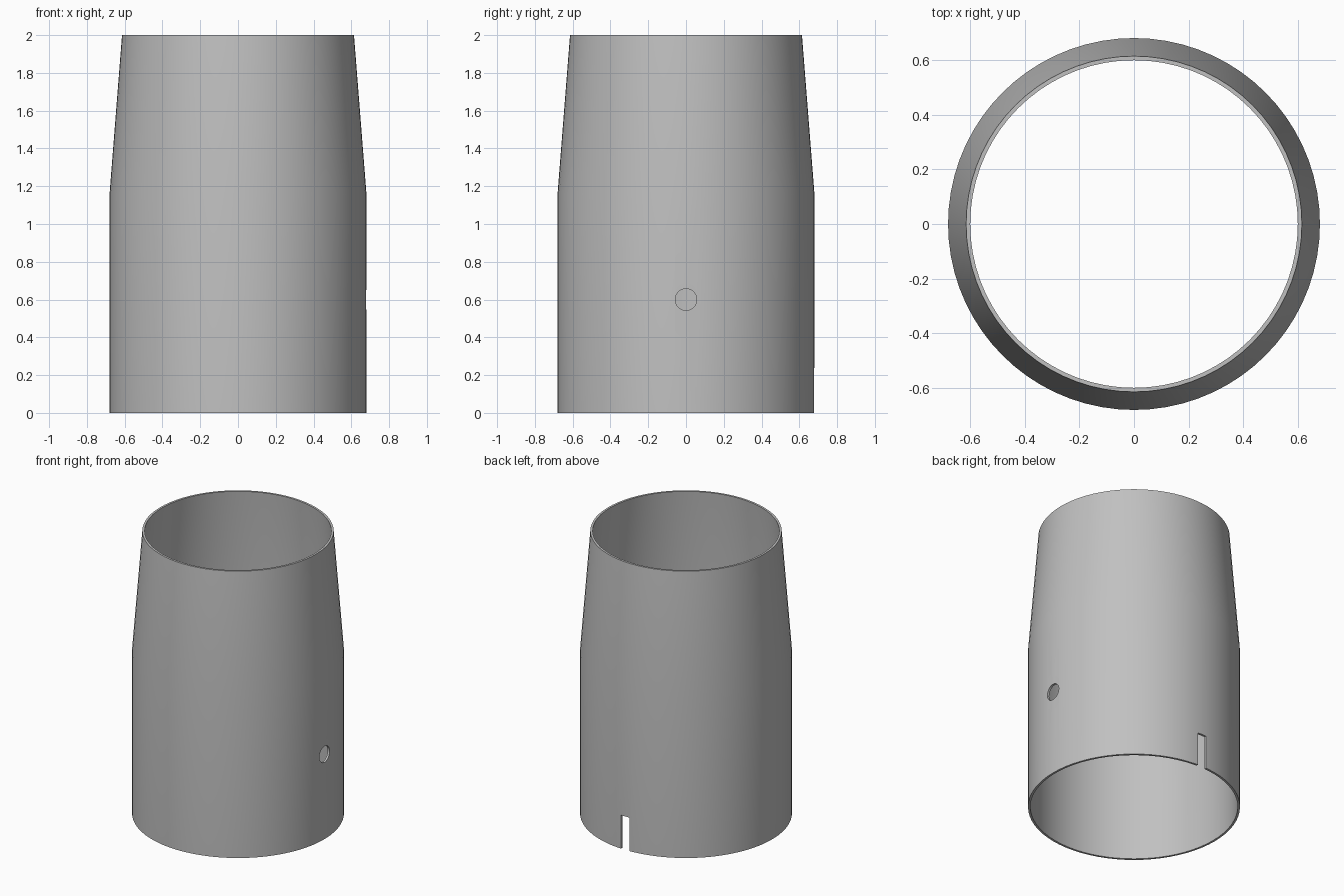
import bpy, bmesh, math
from mathutils import Matrix

if "Cube" in bpy.data.objects:
    bpy.data.objects.remove(bpy.data.objects["Cube"], do_unlink=True)

SEGMENTS = 72
WALL = 0.015
BASE_RADIUS, TOP_RADIUS = 0.68, 0.614
SHOULDER, HEIGHT = 1.16, 2.0

# Single grey material
grey = bpy.data.materials.new("plain grey")
grey.use_nodes = True
colour = (0.53, 0.53, 0.53, 1)
grey.diffuse_color = colour
grey.node_tree.nodes["Principled BSDF"].inputs["Base Color"].default_value = colour


def make_object(name, bm):
    bmesh.ops.recalc_face_normals(bm, faces=bm.faces)
    mesh = bpy.data.meshes.new(name)
    bm.to_mesh(mesh)
    bm.free()
    obj = bpy.data.objects.new(name, mesh)
    mesh.materials.append(grey)
    bpy.context.collection.objects.link(obj)
    return obj


# Thin tapered sleeve: closed wall profile spun around z
profile = [(BASE_RADIUS, 0), (BASE_RADIUS, SHOULDER), (TOP_RADIUS, HEIGHT),
           (TOP_RADIUS - WALL, HEIGHT), (BASE_RADIUS - WALL, SHOULDER),
           (BASE_RADIUS - WALL, 0)]
bm = bmesh.new()
verts = [bm.verts.new((r, 0, z)) for r, z in profile]
edges = [bm.edges.new((v, verts[i - 1])) for i, v in enumerate(verts)]
bmesh.ops.spin(bm, geom=verts + edges, cent=(0, 0, 0), axis=(0, 0, 1),
               angle=math.tau, steps=SEGMENTS, use_merge=True)
bmesh.ops.remove_doubles(bm, verts=bm.verts, dist=1e-5)
sleeve = make_object("tapered_sleeve", bm)

# Round side hole cutter
bm = bmesh.new()
bmesh.ops.create_cone(bm, cap_ends=True, segments=32, radius1=0.057,
                      radius2=0.057, depth=0.3,
                      matrix=Matrix.Translation((BASE_RADIUS, 0, 0.6))
                      @ Matrix.Rotation(math.pi / 2, 4, "Y"))
hole = make_object("side_hole_cutter", bm)

# Rear slot cutter, open at the bottom edge
slot_height, slot_width = 0.237, 0.067
bm = bmesh.new()
bmesh.ops.create_cube(bm, size=1,
                      matrix=Matrix.Translation((0, BASE_RADIUS, 0))
                      @ Matrix.Diagonal((slot_width, 0.3, slot_height * 2, 1)))
slot = make_object("rear_slot_cutter", bm)

# Cut the openings, then drop the cutters
bpy.ops.object.select_all(action="DESELECT")
bpy.context.view_layer.objects.active = sleeve
sleeve.select_set(True)
for cutter in (hole, slot):
    cutter.hide_render = True
    mod = sleeve.modifiers.new(cutter.name, "BOOLEAN")
    mod.operation = "DIFFERENCE"
    mod.solver = "EXACT"
    mod.object = cutter
    bpy.ops.object.modifier_apply(modifier=mod.name)
    bpy.data.objects.remove(cutter, do_unlink=True)

bpy.ops.object.shade_smooth_by_angle(angle=math.radians(30))
